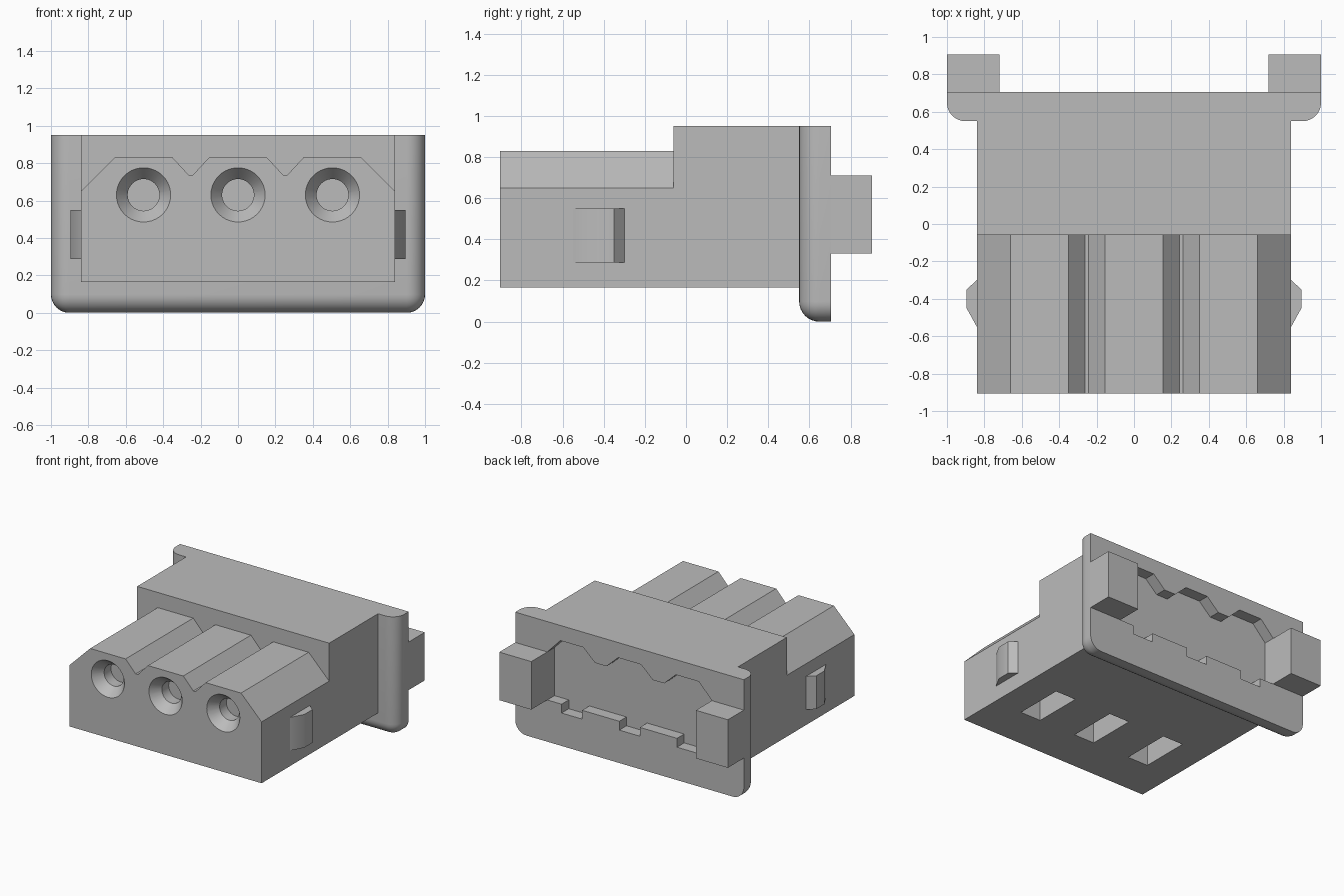
import bpy, bmesh, math
from mathutils import Matrix

old = bpy.data.objects.get("Cube")
if old:
    bpy.data.objects.remove(old, do_unlink=True)

GREY = bpy.data.materials.new("grey_plastic")
GREY.use_nodes = True
COLOUR = (0.5, 0.5, 0.5, 1)
GREY.diffuse_color = COLOUR
GREY.node_tree.nodes["Principled BSDF"].inputs["Base Color"].default_value = COLOUR

FRONT, STEP, FLANGE, BACK = -0.905, -0.06, 0.55, 0.705
SIDE, BASE, TOP = 0.84, 0.165, 0.95
PITCH = 0.505
CENTRES = (-PITCH, 0, PITCH)


def finish(name, bm):
    bmesh.ops.recalc_face_normals(bm, faces=bm.faces)
    mesh = bpy.data.meshes.new(name)
    bm.to_mesh(mesh)
    bm.free()
    mesh.materials.append(GREY)
    obj = bpy.data.objects.new(name, mesh)
    bpy.context.collection.objects.link(obj)
    return obj


def box_bm(x0, x1, y0, y1, z0, z1):
    bm = bmesh.new()
    bmesh.ops.create_cube(bm, size=1)
    for v in bm.verts:
        v.co.x = x1 if v.co.x > 0 else x0
        v.co.y = y1 if v.co.y > 0 else y0
        v.co.z = z1 if v.co.z > 0 else z0
    return bm


def box(name, *limits):
    return finish(name, box_bm(*limits))


def prism(name, points, direction):
    """Extrude a closed outline of 3D points along a direction."""
    bm = bmesh.new()
    face = bm.faces.new([bm.verts.new(p) for p in points])
    made = bmesh.ops.extrude_face_region(bm, geom=[face])["geom"]
    moved = [g for g in made if isinstance(g, bmesh.types.BMVert)]
    bmesh.ops.translate(bm, verts=moved, vec=direction)
    return finish(name, bm)


def cone(name, x, z, y0, y1, r0, r1):
    """Round cutter along y, r0 at y0 and r1 at y1."""
    bm = bmesh.new()
    bmesh.ops.create_cone(bm, cap_ends=True, segments=40, radius1=r0, radius2=r1, depth=y1 - y0)
    bm.transform(Matrix.Translation((x, (y0 + y1) / 2, z)) @ Matrix.Rotation(-math.pi / 2, 4, "X"))
    return finish(name, bm)


def cut(target, cutter):
    mod = target.modifiers.new("cut", "BOOLEAN")
    mod.operation = "DIFFERENCE"
    mod.solver = "EXACT"
    mod.object = cutter
    bpy.context.view_layer.objects.active = target
    bpy.ops.object.modifier_apply(modifier=mod.name)
    bpy.data.objects.remove(cutter, do_unlink=True)


def ridges(end, end_z, outer, inner, valley):
    """Three-ridge skyline from left to right as (x, z) pairs."""
    half = [(inner, 0.83), (PITCH / 2 - valley, 0.735), (PITCH / 2 + valley, 0.735),
            (PITCH - inner, 0.83), (outer, 0.83), (end, end_z)]
    return [(-x, z) for x, z in reversed(half)] + half


# Front housing with three ridges
skyline = ridges(SIDE, 0.65, 0.66, 0.155, 0.01)
outline = [(-SIDE, BASE)] + skyline + [(SIDE, BASE)]
housing = prism("front_housing", [(x, FRONT, z) for x, z in outline], (0, STEP - FRONT, 0))

# Countersunk contact holes and underside windows
for cx in CENTRES:
    cut(housing, cone("countersink", cx, 0.63, FRONT - 0.01, FRONT + 0.075, 0.153, 0.085))
    cut(housing, cone("bore", cx, 0.63, FRONT + 0.05, FRONT + 0.16, 0.085, 0.085))
    cut(housing, box("window", cx - 0.09, cx + 0.09, -0.56, -0.165, BASE - 0.1, 0.45))

# Taller rear housing
rear = box("rear_housing", -SIDE, SIDE, STEP, FLANGE, BASE, TOP)

# Flange with rounded front, side and lower edges
bm = box_bm(-1, 1, FLANGE, BACK, 0, TOP)
rounded = []
for e in bm.edges:
    mid = (e.verts[0].co + e.verts[1].co) / 2
    if (abs(mid.x) > 0.99) + (mid.y < FLANGE + 0.01) + (mid.z < 0.01) >= 2:
        rounded.append(e)
bmesh.ops.bevel(bm, geom=rounded, offset=0.098, segments=8, profile=0.5, affect="EDGES")
flange = finish("rear_flange", bm)

# Shallow keyed recess in the back of the flange
floor, notch = 0.33, 0.26
outline = ridges(0.72, 0.71, 0.605, 0.1, 0.05)
for cx in reversed(CENTRES):
    outline += [(cx + 0.09, floor), (cx + 0.09, notch), (cx - 0.09, notch), (cx - 0.09, floor)]
outline.insert(12, (0.72, floor))
outline.append((-0.72, floor))
cut(flange, prism("recess", [(x, BACK - 0.09, z) for x, z in outline], (0, 0.2, 0)))

# Mirrored rear tabs and side latches
parts = [housing, rear, flange]
for name, s in (("left", 1), ("right", -1)):
    parts.append(box(name + "_rear_tab", min(s * 0.72, s), max(s * 0.72, s), BACK, 0.905, 0.33, 0.71))
    plan = [(SIDE, -0.55), (0.895, -0.45), (0.895, -0.35), (SIDE, -0.3)]
    parts.append(prism(name + "_side_latch", [(s * x, y, 0.287) for x, y in plan], (0, 0, 0.263)))

# Smooth the rounded surfaces and keep corners sharp
bpy.ops.object.select_all(action="DESELECT")
for obj in parts:
    obj.select_set(True)
bpy.context.view_layer.objects.active = flange
bpy.ops.object.shade_smooth_by_angle(angle=math.radians(30))
